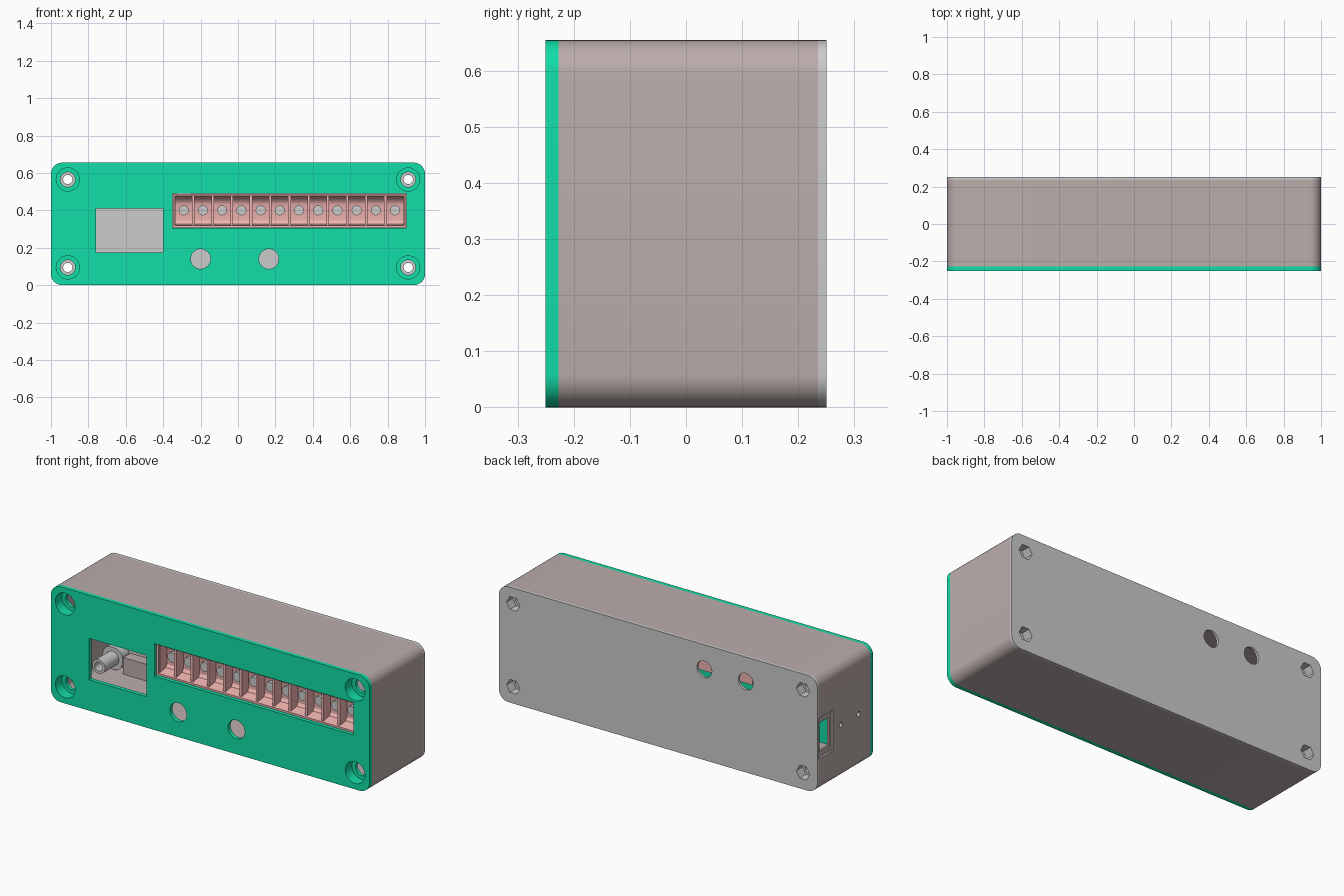
import bpy, bmesh
from math import cos, sin, pi

if "Cube" in bpy.data.objects:
    bpy.data.objects.remove(bpy.data.objects["Cube"])


def material(name, rgb):
    m = bpy.data.materials.new(name)
    m.diffuse_color = (*rgb, 1)
    m.use_nodes = True
    m.node_tree.nodes["Principled BSDF"].inputs["Base Color"].default_value = m.diffuse_color
    return m


GREEN = material("green", (0.006, 0.73, 0.39))
TAUPE = material("taupe", (0.50, 0.42, 0.41))
PINK = material("pink", (0.87, 0.45, 0.43))


def extrude(name, pts, a, b, axis="y", mat=None):
    """Extrude a closed 2D profile along y (points x,z) or along x (points y,z)."""
    put = (lambda p, t: (p[0], t, p[1])) if axis == "y" else (lambda p, t: (t, p[0], p[1]))
    bm = bmesh.new()
    v0 = [bm.verts.new(put(p, a)) for p in pts]
    v1 = [bm.verts.new(put(p, b)) for p in pts]
    bm.faces.new(v0)
    bm.faces.new(v1[::-1])
    for i in range(len(pts)):
        j = (i + 1) % len(pts)
        bm.faces.new((v0[i], v1[i], v1[j], v0[j]))
    bmesh.ops.recalc_face_normals(bm, faces=bm.faces)
    me = bpy.data.meshes.new(name)
    bm.to_mesh(me)
    bm.free()
    ob = bpy.data.objects.new(name, me)
    bpy.context.collection.objects.link(ob)
    if mat:
        me.materials.append(mat)
    return ob


def rect(x0, x1, z0, z1, r=0, n=8):
    if not r:
        return [(x0, z0), (x1, z0), (x1, z1), (x0, z1)]
    pts = []
    for k, (cx, cz) in enumerate([(x1 - r, z1 - r), (x0 + r, z1 - r), (x0 + r, z0 + r), (x1 - r, z0 + r)]):
        for i in range(n + 1):
            t = pi / 2 * (k + i / n)
            pts.append((cx + r * cos(t), cz + r * sin(t)))
    return pts


def disc(x, z, r, n=32):
    return [(x + r * cos(2 * pi * i / n), z + r * sin(2 * pi * i / n)) for i in range(n)]


def combine(ob, tool, op="DIFFERENCE"):
    mod = ob.modifiers.new("b", "BOOLEAN")
    mod.operation, mod.object, mod.solver = op, tool, "EXACT"
    bpy.context.view_layer.objects.active = ob
    bpy.ops.object.modifier_apply(modifier=mod.name)
    bpy.data.objects.remove(tool)


def cut(ob, pts, a, b, axis="y"):
    combine(ob, extrude("cutter", pts, a, b, axis), "DIFFERENCE")


def add(ob, pts, a, b, axis="y"):
    combine(ob, extrude("addition", pts, a, b, axis), "UNION")


H = 0.655
OUTLINE = rect(-1, 1, 0, H, 0.06)
SCREWS = [(x, z) for x in (-0.91, 0.91) for z in (0.095, 0.565)]

# Front panel with counterbored screw seats, window, terminal slot and round holes
panel = extrude("front_panel", OUTLINE, -0.25, -0.227, mat=GREEN)
for x, z in SCREWS:
    add(panel, disc(x, z, 0.068), -0.235, -0.17)
for x, z in SCREWS:
    cut(panel, disc(x, z, 0.062), -0.3, -0.19)
    cut(panel, disc(x, z, 0.04), -0.2, -0.1)
cut(panel, rect(-0.76, -0.4, 0.175, 0.41), -0.3, -0.2)
cut(panel, rect(-0.35, 0.9, 0.305, 0.49), -0.3, -0.2)
for x in (-0.2, 0.165):
    cut(panel, disc(x, 0.14, 0.053), -0.3, -0.2)

# Open tube-like shell with a recessed socket opening and two pin holes on the left
shell = extrude("shell", OUTLINE, -0.227, 0.235, mat=TAUPE)
cut(shell, rect(-0.975, 0.975, 0.025, H - 0.025, 0.035), -0.3, 0.3)
cut(shell, rect(0.11, 0.24, 0.19, 0.42), -1.1, -0.988, "x")
cut(shell, rect(0.13, 0.215, 0.225, 0.385), -1.1, -0.9, "x")
for y in (0.04, -0.12):
    cut(shell, disc(y, 0.31, 0.014, 20), -1.1, -0.9, "x")

# Back plate with corner bosses, screw tubes, nut pockets and two holes
back = extrude("back_plate", OUTLINE, 0.235, 0.25)
for x, z in SCREWS:
    add(back, rect(x - 0.062, x + 0.062, z - 0.062, z + 0.062, 0.05), 0.175, 0.242)
    add(back, disc(x, z, 0.04), 0.05, 0.185)
for x, z in SCREWS:
    cut(back, disc(x, z, 0.042, 6), 0.195, 0.3)
    cut(back, disc(x, z, 0.025), 0.0, 0.3)
for x in (-0.29, -0.55):
    cut(back, disc(x, 0.515, 0.047), 0.2, 0.3)

# Small shelf inside, below the window
extrude("inner_shelf", rect(-0.84, -0.41, 0.02, 0.12), 0.17, 0.234, mat=TAUPE)

# Terminal block: channel profile with sloped top, end walls, dividers and screws
channel = [(-0.232, 0.307), (-0.1, 0.307), (-0.1, 0.488), (-0.232, 0.488), (-0.232, 0.478),
           (-0.205, 0.474), (-0.18, 0.462), (-0.165, 0.445), (-0.16, 0.43),
           (-0.16, 0.345), (-0.17, 0.328), (-0.232, 0.318)]
extrude("terminal_block", channel, -0.348, 0.898, "x", PINK)
PITCH = 0.1027
for i in range(13):
    x = -0.341 + i * PITCH
    extrude("terminal_divider", rect(-0.222, -0.12, 0.312, 0.483), x - 0.007, x + 0.007, "x", PINK)
for x in (-0.343, 0.893):
    extrude("terminal_end", rect(-0.232, -0.11, 0.308, 0.487), x - 0.005, x + 0.005, "x", PINK)
for i in range(12):
    extrude("terminal_screw", disc(-0.29 + i * PITCH, 0.4, 0.027, 16), -0.18, -0.155)

# Smooth rounded surfaces, keep hard edges
bpy.ops.object.select_all(action="DESELECT")
for ob in bpy.context.scene.objects:
    ob.select_set(True)
bpy.context.view_layer.objects.active = panel
bpy.ops.object.shade_smooth_by_angle()
